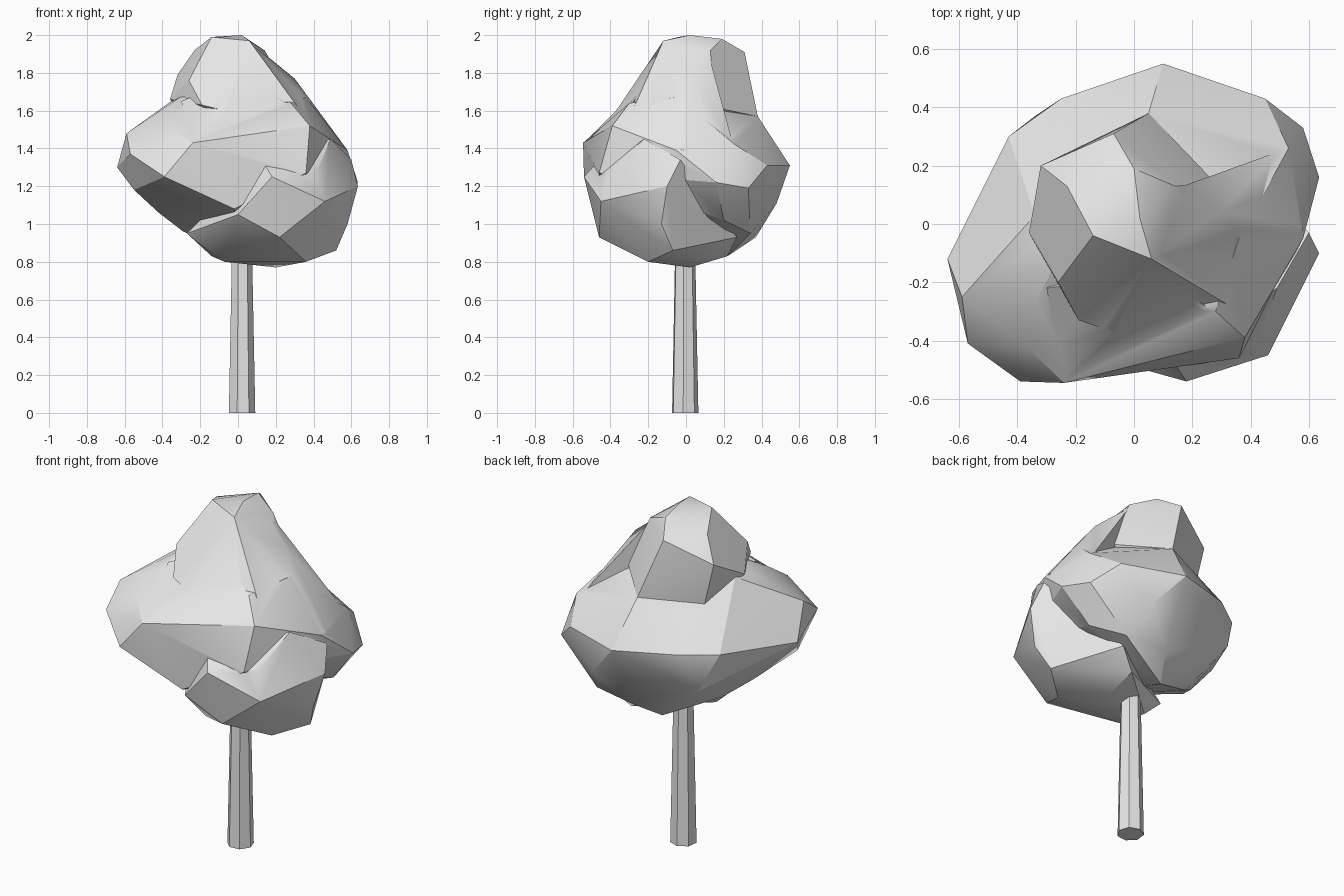
import bpy, bmesh, math

grey = bpy.data.materials.new("light grey")
grey.diffuse_color = (0.8, 0.8, 0.8, 1)


def link(name, bm):
    me = bpy.data.meshes.new(name)
    bm.to_mesh(me)
    bm.free()
    me.materials.append(grey)
    ob = bpy.data.objects.new(name, me)
    bpy.context.collection.objects.link(ob)
    return ob


def clump(name, points):
    """Faceted leaf clump: convex hull of a few points."""
    bm = bmesh.new()
    for p in points:
        bm.verts.new(p)
    res = bmesh.ops.convex_hull(bm, input=bm.verts[:])
    inside = [g for g in res["geom_interior"] if isinstance(g, bmesh.types.BMVert)]
    bmesh.ops.delete(bm, geom=inside, context='VERTS')
    bmesh.ops.recalc_face_normals(bm, faces=bm.faces[:])
    return link(name, bm)


# Wide main body: left, back and right
crown = clump("foliage", [
    (-0.64, -0.12, 1.30), (-0.59, -0.25, 1.48), (-0.57, -0.41, 1.37),
    (-0.39, -0.54, 1.25), (-0.24, -0.545, 1.43), (-0.36, -0.43, 1.50),
    (-0.34, -0.27, 1.61), (-0.34, 0.03, 1.66), (-0.25, -0.1, 1.71),
    (-0.43, 0.30, 1.33), (-0.25, 0.43, 1.33), (0.10, 0.55, 1.31),
    (0.05, 0.38, 1.57), (0.45, 0.43, 1.31), (0.27, 0.48, 1.11),
    (-0.34, 0.37, 1.12), (0.09, 0.37, 0.93), (0.0, 0.22, 0.83),
    (-0.29, 0.08, 0.96), (-0.55, -0.25, 1.18), (-0.42, -0.03, 1.06),
    (-0.02, -0.49, 1.08), (0.36, -0.46, 1.27), (0.38, -0.39, 1.52),
    (0.53, 0.26, 1.42), (0.58, 0.33, 1.19), (0.635, 0.16, 1.22),
    (0.48, 0.2, 1.02), (0.34, 0.34, 0.95), (0.36, -0.05, 1.67),
    (0.58, -0.05, 1.39), (0.28, -0.30, 1.64)])

# Top clump
top = clump("top_clump", [
    (-0.14, -0.04, 1.99), (0.02, 0.02, 2.00), (0.06, -0.12, 1.97),
    (0.0, 0.19, 1.98), (0.14, 0.13, 1.92), (-0.07, 0.31, 1.91),
    (-0.23, 0.13, 1.92), (-0.32, 0.20, 1.79), (0.05, 0.38, 1.57),
    (-0.36, -0.03, 1.66), (-0.26, -0.20, 1.76), (-0.19, -0.33, 1.63),
    (-0.07, -0.37, 1.60), (0.18, -0.22, 1.75), (0.36, -0.30, 1.56),
    (0.28, 0.14, 1.62), (-0.25, 0.20, 1.50), (0.0, 0.0, 1.30)])

# Shoulder running from the top down the right side
shoulder = clump("shoulder", [
    (0.06, -0.12, 1.96), (0.14, 0.12, 1.90), (0.30, 0.04, 1.77),
    (0.18, -0.22, 1.74), (0.36, -0.02, 1.68), (0.50, 0.25, 1.42),
    (0.58, -0.02, 1.39), (0.36, -0.30, 1.56), (0.0, 0.0, 1.30)])

# Front slope under the top clump
slope = clump("front_slope", [
    (-0.24, -0.54, 1.43), (0.36, -0.455, 1.28), (0.38, -0.39, 1.52),
    (0.28, -0.30, 1.62), (-0.05, -0.35, 1.62), (0.05, -0.17, 1.80),
    (-0.30, -0.22, 1.65), (0.0, 0.0, 1.30)])

# Low front right clump
low = clump("low_clump", [
    (0.635, -0.10, 1.20), (0.58, -0.13, 1.0), (0.52, -0.07, 0.86),
    (0.36, -0.20, 0.80), (0.20, 0.02, 0.77), (0.46, -0.45, 1.12),
    (0.18, -0.54, 1.25), (0.22, -0.46, 0.93), (-0.07, -0.20, 0.80),
    (-0.14, -0.08, 0.83), (0.0, -0.49, 1.05), (-0.27, -0.10, 0.95),
    (0.20, 0.22, 0.83), (0.30, 0.27, 0.93), (0.12, -0.45, 1.35),
    (0.42, -0.41, 1.28), (0.60, -0.03, 1.34), (0.49, -0.22, 1.45)])

# Merge the clumps into one crown
helpers = (top, shoulder, slope, low)
for helper in helpers:
    mod = crown.modifiers.new("union", 'BOOLEAN')
    mod.operation = 'UNION'
    mod.solver = 'EXACT'
    mod.object = helper
bpy.context.view_layer.update()
merged = bpy.data.meshes.new_from_object(
    crown.evaluated_get(bpy.context.evaluated_depsgraph_get()))
crown.modifiers.clear()
crown.data = merged
for helper in helpers:
    bpy.data.objects.remove(helper)

# Soften only the shallow edges of the crown
bpy.context.view_layer.objects.active = crown
crown.select_set(True)
bpy.ops.object.shade_smooth_by_angle(angle=math.radians(25))

# Tapered seven-sided trunk
bm = bmesh.new()
rings = []
for r, z in ((0.072, 0.0), (0.052, 1.0)):
    ring = []
    for i in range(7):
        a = math.radians(-7) + i * math.tau / 7
        ring.append(bm.verts.new((0.02 + r * math.cos(a), -0.006 + r * math.sin(a), z)))
    rings.append(ring)
for i in range(7):
    j = (i + 1) % 7
    bm.faces.new((rings[0][i], rings[0][j], rings[1][j], rings[1][i]))
bm.faces.new(rings[0][::-1])
bm.faces.new(rings[1])
link("trunk", bm)
